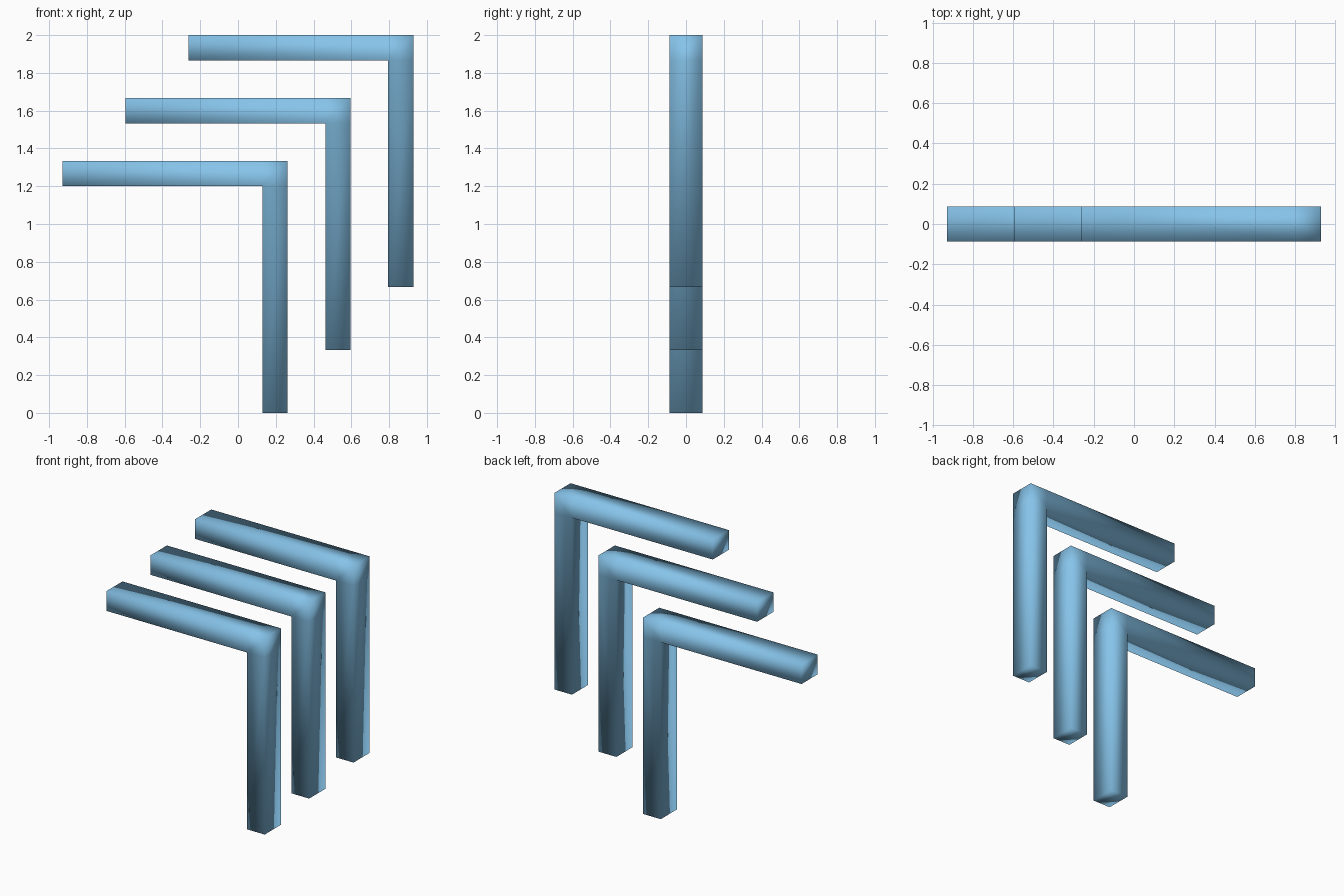
import bpy, bmesh

if "Cube" in bpy.data.objects:
    bpy.data.objects.remove(bpy.data.objects["Cube"])

W, H = 1.19, 1.333      # corner piece width and height
T, D = 0.133, 0.174     # bar thickness and depth
STEP = 1 / 3            # diagonal spacing between pieces

blue = bpy.data.materials.new("blue")
blue.diffuse_color = (0.24, 0.55, 0.82, 1)
blue.use_nodes = True
blue.node_tree.nodes["Principled BSDF"].inputs["Base Color"].default_value = blue.diffuse_color


def corner_bracket(name, x, z):
    # front face: horizontal arm, square corner block, vertical arm
    bm = bmesh.new()
    points = [(0, H - T), (W - T, H - T), (W, H - T), (0, H), (W - T, H), (W, H),
              (W - T, 0), (W, 0)]
    v = [bm.verts.new((x + px, -D / 2, z + pz)) for px, pz in points]
    faces = [bm.faces.new([v[i] for i in quad])
             for quad in ((0, 1, 4, 3), (1, 2, 5, 4), (6, 7, 2, 1))]
    # extrude back along y
    ext = bmesh.ops.extrude_face_region(bm, geom=faces, use_keep_orig=True)
    moved = [g for g in ext["geom"] if isinstance(g, bmesh.types.BMVert)]
    bmesh.ops.translate(bm, verts=moved, vec=(0, D, 0))
    bmesh.ops.recalc_face_normals(bm, faces=bm.faces)
    # soft shading across the whole bar
    for f in bm.faces:
        f.smooth = True
    mesh = bpy.data.meshes.new(name)
    bm.to_mesh(mesh)
    bm.free()
    mesh.materials.append(blue)
    obj = bpy.data.objects.new(name, mesh)
    bpy.context.collection.objects.link(obj)
    return obj


# three identical corners stepping up and to the right
left = -(W + 2 * STEP) / 2
for i, label in enumerate(("lower", "middle", "upper")):
    corner_bracket(label + "_corner_bracket", left + i * STEP, i * STEP)
